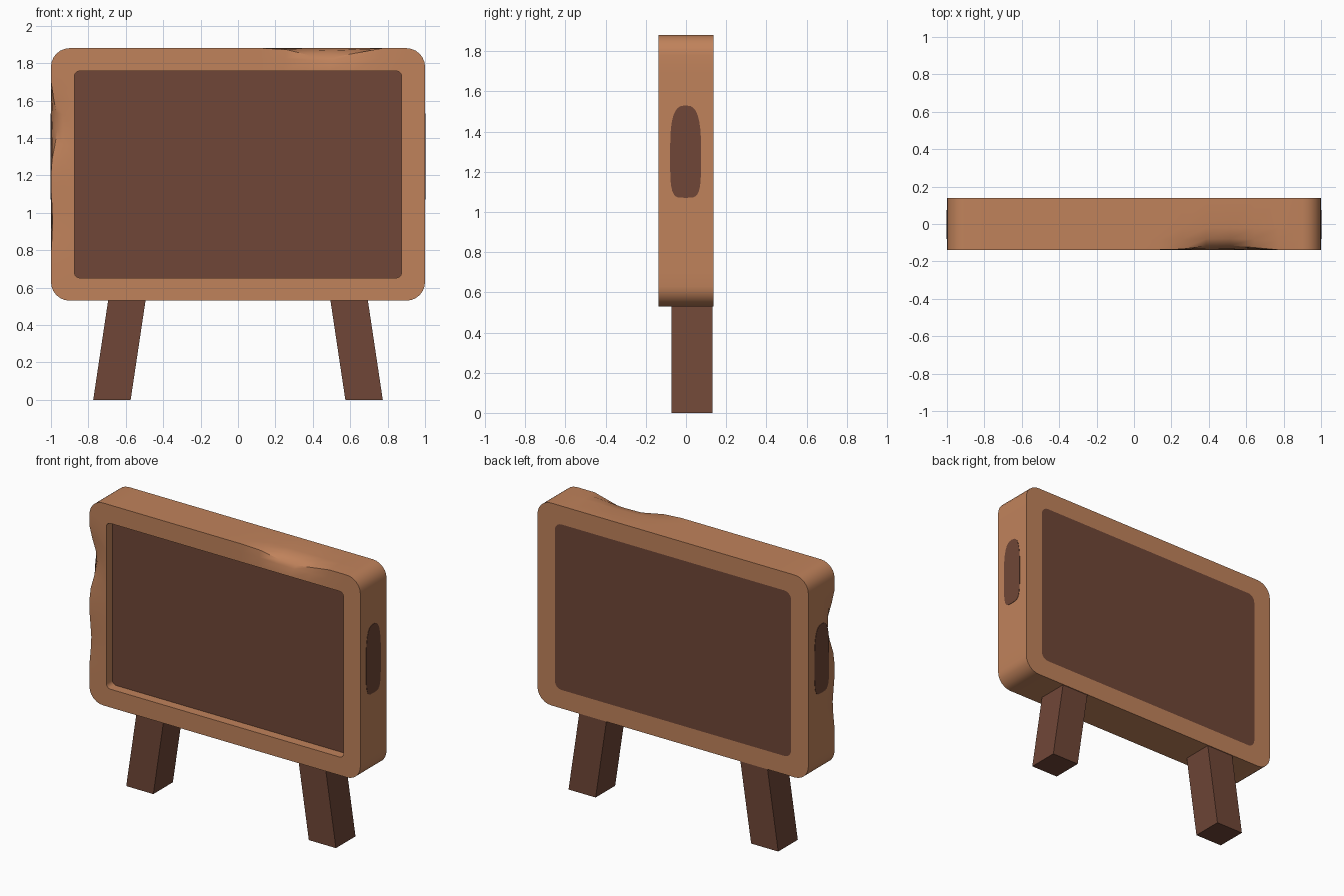
import bpy, bmesh, math
from mathutils import Vector

if "Cube" in bpy.data.objects:
    bpy.data.objects.remove(bpy.data.objects["Cube"])


def material(name, rgb):
    m = bpy.data.materials.new(name)
    m.diffuse_color = (*rgb, 1)
    m.use_nodes = True
    m.node_tree.nodes["Principled BSDF"].inputs["Base Color"].default_value = m.diffuse_color
    return m


TAN = material("light wood", (0.53, 0.225, 0.105))
BROWN = material("dark wood", (0.16, 0.062, 0.038))
CZ = 1.205  # height of the board centre


def finish(name, bm, mats):
    bmesh.ops.recalc_face_normals(bm, faces=bm.faces)
    me = bpy.data.meshes.new(name)
    bm.to_mesh(me)
    bm.free()
    for m in mats:
        me.materials.append(m)
    ob = bpy.data.objects.new(name, me)
    bpy.context.collection.objects.link(ob)
    bpy.ops.object.select_all(action='DESELECT')
    ob.select_set(True)
    bpy.context.view_layer.objects.active = ob
    bpy.ops.object.shade_smooth_by_angle(angle=math.radians(30))
    return ob


def rounded_loop(hx, hz, r, arc=6, side=14):
    """Rounded rectangle in x/z, with evenly split straight sides."""
    pts = []
    for k, (sx, sz) in enumerate([(1, 1), (-1, 1), (-1, -1), (1, -1)]):
        for i in range(arc + 1):
            a = math.pi / 2 * (k + i / arc)
            pts.append(Vector((sx * (hx - r) + r * math.cos(a), 0,
                               sz * (hz - r) + r * math.sin(a))))
        nxt = [(-1, 1), (-1, -1), (1, -1), (1, 1)][k]
        a = math.pi / 2 * (k + 1)
        end = Vector((nxt[0] * (hx - r) + r * math.cos(a), 0,
                      nxt[1] * (hz - r) + r * math.sin(a)))
        start = pts[-1].copy()
        pts += [start.lerp(end, i / side) for i in range(1, side)]
    return [p + Vector((0, 0, CZ)) for p in pts]


def bump(v, centre, width):
    t = max(0, 1 - abs(v - centre) / width)
    return t * t * (3 - 2 * t)


def wear(p, amount):
    """Chipped front edge: a knock on the top and another on the left."""
    q = p.copy()
    if p.z > 1.75:
        t = (bump(p.x, 0.47, 0.28) + 0.25 * bump(p.x, 0.6, 0.1)) * amount
        q += Vector((0, 0.025 * t, -0.05 * t))
    if p.x < -0.85:
        t = (bump(p.z, 1.47, 0.25) + 0.25 * bump(p.z, 0.95, 0.2)) * amount
        q += Vector((0.035 * t, 0.03 * t, 0))
    return q


# Board: loops from the back panel around the outside to the front recess
# (half width, half height, corner radius, y, amount of wear)
LOOPS = [
    (0.872, 0.552, 0.05, 0.138, 0),
    (1.0, 0.675, 0.10, 0.138, 0),
    (1.0, 0.675, 0.10, -0.02, 0),
    (1.0, 0.675, 0.10, -0.085, 0.25),
    (1.0, 0.675, 0.10, -0.138, 1),
    (0.945, 0.622, 0.06, -0.138, 0.3),
    (0.875, 0.553, 0.03, -0.138, 0),
    (0.875, 0.553, 0.03, -0.075, 0),
]
bm = bmesh.new()
rings = []
for hx, hz, r, y, amount in LOOPS:
    rings.append([bm.verts.new(wear(p + Vector((0, y, 0)), amount))
                  for p in rounded_loop(hx, hz, r)])
n = len(rings[0])
for a, b in zip(rings, rings[1:]):
    for i in range(n):
        j = (i + 1) % n
        bm.faces.new((a[i], a[j], b[j], b[i]))
for ring in (rings[0], rings[-1]):
    bm.faces.new(ring).material_index = 1
finish("board", bm, [TAN, BROWN])

# Dark oval patches on both sides, rounder at the top than at the bottom
for s, label in ((-1, "left"), (1, "right")):
    bm = bmesh.new()
    outline = []
    for i in range(32):
        a = 2 * math.pi * i / 32
        c, d = math.cos(a), math.sin(a)
        e = 0.7 if d > 0 else 0.45
        outline.append((0.077 * math.copysign(abs(c) ** e, c) - 0.002,
                        1.30 + 0.23 * math.copysign(abs(d) ** e, d)))
    lo = [bm.verts.new((s * 0.996, y, z)) for y, z in outline]
    hi = [bm.verts.new((s * 1.002, y, z)) for y, z in outline]
    bm.faces.new(lo)
    bm.faces.new(hi)
    for i in range(32):
        j = (i + 1) % 32
        bm.faces.new((lo[i], lo[j], hi[j], hi[i]))
    finish(label + "_side_patch", bm, [BROWN])

# Splayed legs, tops buried in the board
for s, label in ((-1, "left"), (1, "right")):
    bm = bmesh.new()
    bmesh.ops.create_cube(bm, size=1)
    for v in bm.verts:
        top = v.co.z > 0
        v.co = (s * ((0.59 if top else 0.674) + v.co.x * 0.2),
                0.03 + v.co.y * 0.206, 0.56 if top else 0)
    finish(label + "_leg", bm, [BROWN])
